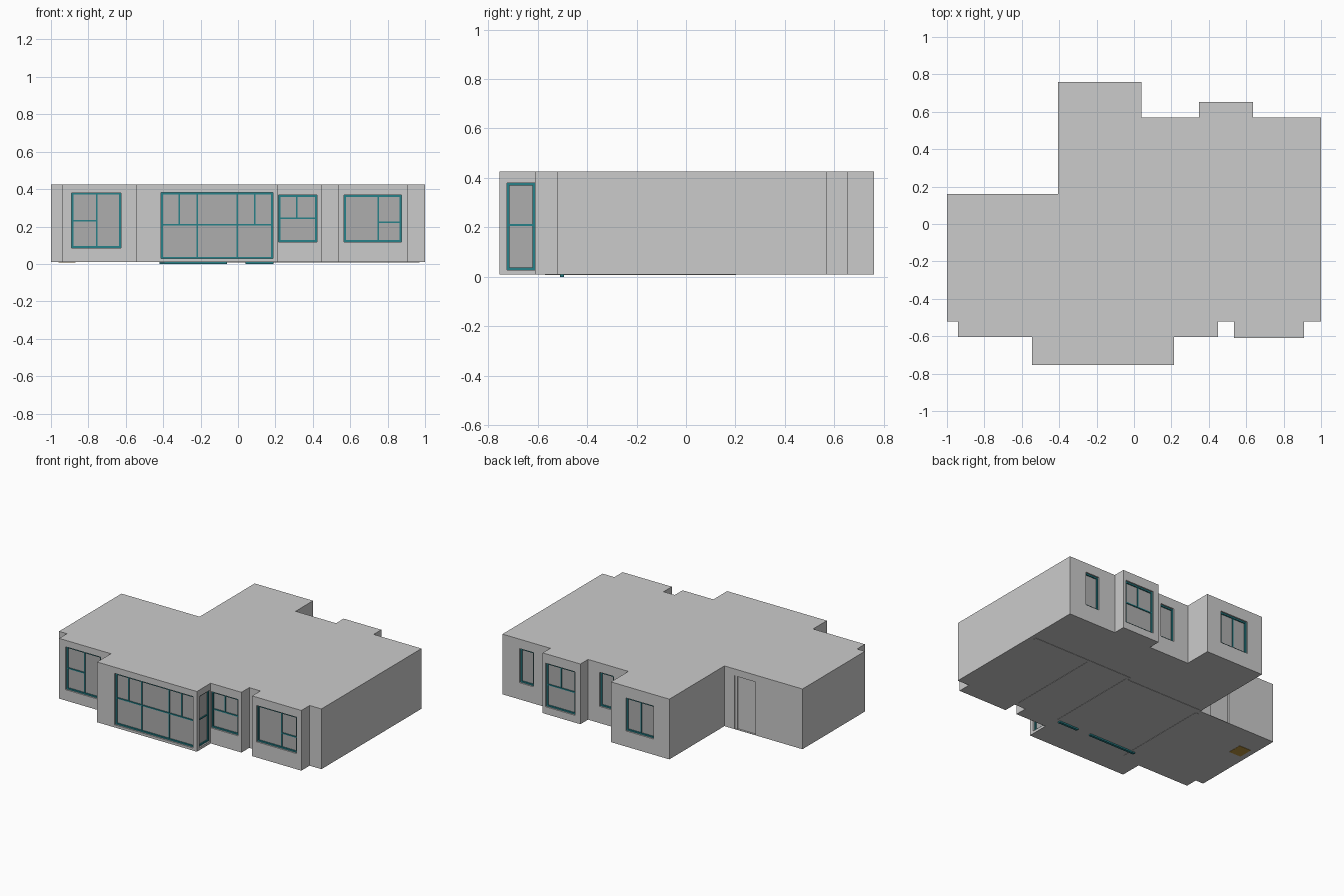
import bpy, bmesh
from mathutils import Vector

if "Cube" in bpy.data.objects:
    bpy.data.objects.remove(bpy.data.objects["Cube"])

Z0, Z1, WALL = 0.01, 0.425, 0.03


def material(name, rgb):
    m = bpy.data.materials.new(name)
    m.diffuse_color = (*rgb, 1)
    m.use_nodes = True
    m.node_tree.nodes["Principled BSDF"].inputs["Base Color"].default_value = m.diffuse_color
    return m


TEAL = material("teal_frame", (0.02, 0.22, 0.25))
GLASS = material("grey_glass", (0.42, 0.42, 0.42))
MAT = material("brown_mat", (0.5, 0.3, 0.05))


def make_object(name, bm, mat=None):
    bmesh.ops.recalc_face_normals(bm, faces=bm.faces)
    me = bpy.data.meshes.new(name)
    bm.to_mesh(me)
    bm.free()
    if mat:
        me.materials.append(mat)
    ob = bpy.data.objects.new(name, me)
    bpy.context.collection.objects.link(ob)
    return ob


def boxes(name, spans, mat=None):
    """One object made of axis-aligned boxes (x0,x1,y0,y1,z0,z1)."""
    bm = bmesh.new()
    for s in spans:
        lo, hi = Vector(s[0::2]), Vector(s[1::2])
        cube = bmesh.ops.create_cube(bm, size=1)["verts"]
        for v in cube:
            v.co = (lo + hi) / 2 + v.co * (hi - lo)
    return make_object(name, bm, mat)


def apply_mods(ob):
    bpy.context.view_layer.objects.active = ob
    for m in list(ob.modifiers):
        bpy.ops.object.modifier_apply(modifier=m.name)


# Hollow building shell: extruded footprint, thickened inward
outline = [(-1, .16), (-.405, .16), (-.405, .76), (.04, .76), (.04, .57), (.348, .57),
           (.348, .653), (.635, .653), (.635, .57), (1, .57), (1, -.52), (.91, -.52),
           (.91, -.61), (.535, -.61), (.535, -.52), (.45, -.52), (.45, -.605),
           (.215, -.605), (.215, -.755), (-.545, -.755), (-.545, -.605),
           (-.94, -.605), (-.94, -.52), (-1, -.52)]
bm = bmesh.new()
base = bm.faces.new([bm.verts.new((x, y, Z0)) for x, y in outline])
top = bmesh.ops.extrude_face_region(bm, geom=[base])["geom"]
# extruding a lone face removes nothing, so both caps remain
bmesh.ops.translate(bm, verts=[g for g in top if isinstance(g, bmesh.types.BMVert)],
                    vec=(0, 0, Z1 - Z0))
shell = make_object("building_shell", bm)
solid = shell.modifiers.new("thickness", "SOLIDIFY")
solid.thickness, solid.offset, solid.use_even_offset = WALL, -1, True
apply_mods(shell)


def opening(name, axis, wall, side, u0, u1, z0, z1, bars=(), door=False):
    """Cut an opening, then add frame, glazing bars and pane.
    axis: 'x' wall runs along x, 'y' along y; side: outward sign.
    bars: ('v', u, za, zb) or ('h', z, ua, ub)."""
    def span(ua, ub, za, zb, d0, d1):        # d = depth behind the outer face
        p, q = sorted((wall - side * d0, wall - side * d1))
        return (ua, ub, p, q, za, zb) if axis == 'x' else (p, q, ua, ub, za, zb)

    cutter = boxes("cutter", [span(u0, u1, z0, z1, -.01, WALL + .003)])
    cutter.hide_render = True
    b = shell.modifiers.new("cut", "BOOLEAN")
    b.object, b.operation, b.solver = cutter, "DIFFERENCE", "EXACT"
    apply_mods(shell)
    bpy.data.objects.remove(cutter)

    if door:
        boxes(name + "_leaf", [span(u0, u1 - .02, z0, z1 - .006, .014, .024),
                               span(u1 - .02, u1, z0, z1, .006, .026),
                               span(u0, u1, z1 - .006, z1, .006, .026)])
        return
    w, near, far = .01, .01, .026
    parts = [span(u0, u1, z0, z0 + w, near, far), span(u0, u1, z1 - w, z1, near, far),
             span(u0, u0 + w, z0 + w, z1 - w, near, far),
             span(u1 - w, u1, z0 + w, z1 - w, near, far)]
    h = .004
    for kind, pos, a, c in bars:
        parts.append(span(pos - h, pos + h, a, c, near + .002, far) if kind == 'v'
                     else span(a, c, pos - h, pos + h, near + .002, far))
    boxes(name + "_frame", parts, TEAL)
    boxes(name + "_glass", [span(u0, u1, z0, z1, .018, .021)], GLASS)


# Front windows
opening("front_left_window", 'x', -.605, -1, -.89, -.625, .085, .38,
        [('v', -.755, .085, .38), ('h', .23, -.89, -.755)])
opening("bay_window", 'x', -.755, -1, -.412, .187, .028, .382,
        [('h', .21, -.412, .187), ('v', -.217, .028, .382), ('v', -.005, .028, .382),
         ('v', -.315, .21, .382), ('v', .09, .21, .382)])
opening("bay_side_window", 'y', .215, 1, -.724, -.61, .028, .38, [('h', .21, -.724, -.61)])
opening("front_middle_window", 'x', -.605, -1, .217, .422, .118, .368,
        [('h', .245, .217, .422), ('v', .315, .245, .368)])
opening("front_right_window", 'x', -.61, -1, .568, .873, .118, .368,
        [('v', .75, .118, .368), ('h', .222, .75, .873)])

# Back windows
for i, (a, c) in enumerate([(.763, .87), (.153, .26)]):
    opening(f"narrow_back_window_{i + 1}", 'x', .57, 1, a, c, .125, .36)
opening("back_bay_window", 'x', .653, 1, .39, .612, .06, .36,
        [('h', .21, .39, .612), ('v', .505, .21, .36)])
opening("back_left_window", 'x', .76, 1, -.286, -.073, .118, .345, [('v', -.18, .118, .345)])

# Entrance door in the recessed back wall
opening("entrance_door", 'x', .16, 1, -.64, -.48, .012, .38, door=True)

# Room partitions, showing slightly through the underside
t = .012
rooms = [('x', .19, .2, .97), ('y', .52, -.49, .178), ('y', .2, -.49, .178),
         ('y', -.405, -.57, .13), ('x', .16, -.39, .188)]
boxes("room_partitions", [(a, c, p - t, p + t, .008, .41) if k == 'x'
                          else (p - t, p + t, a, c, .008, .41) for k, p, a, c in rooms])

# Sliding door tracks and entrance mat under the floor
boxes("sliding_tracks", [(-.42, -.06, -.51, -.493, 0, .012),
                         (.04, .19, -.51, -.493, 0, .012)], TEAL)
boxes("entrance_mat", [(-.96, -.87, -.11, -.01, .008, .012)], MAT)
